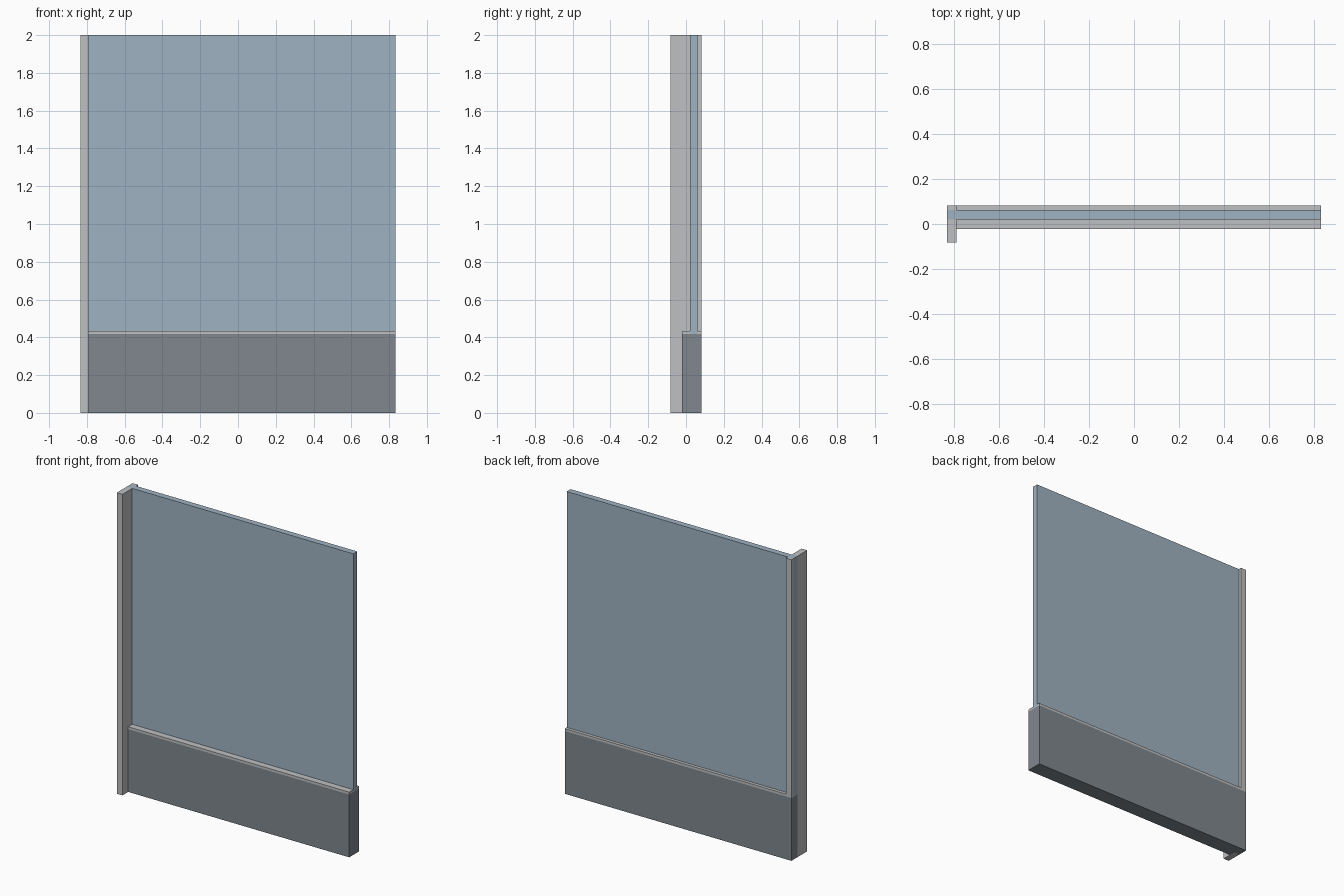
import bpy

cube = bpy.data.objects.get("Cube")
if cube:
    bpy.data.objects.remove(cube, do_unlink=True)


def make_material(name, colour):
    mat = bpy.data.materials.new(name)
    mat.use_nodes = True
    mat.diffuse_color = (*colour, 1)
    bsdf = next(n for n in mat.node_tree.nodes if n.type == 'BSDF_PRINCIPLED')
    bsdf.inputs["Base Color"].default_value = (*colour, 1)
    return mat


def box(name, xs, ys, zs, mat):
    """Box spanning the given (min, max) range on each axis."""
    spans = (xs, ys, zs)
    bpy.ops.mesh.primitive_cube_add(size=1, location=[sum(s) / 2 for s in spans])
    obj = bpy.context.object
    obj.name = obj.data.name = name
    obj.scale = [s[1] - s[0] for s in spans]
    bpy.ops.object.transform_apply(location=False, rotation=False, scale=True)
    obj.data.materials.append(mat)
    return obj


frame = make_material("light grey frame", (0.52, 0.525, 0.535))
pane = make_material("blue grey glass", (0.35, 0.45, 0.54))
base = make_material("dark grey base", (0.215, 0.245, 0.275))

LEFT, RIGHT, POST = -0.833, 0.833, -0.792
FRONT, BACK = -0.083, 0.083
GLASS_FRONT, GLASS_BACK, BASE_FRONT = 0.021, 0.062, -0.022
BASE_TOP, RAIL_TOP, TOP = 0.417, 0.433, 2.0

# Solid base panel, running behind the post
box("base_panel", (POST, RIGHT), (BASE_FRONT, BACK), (0, BASE_TOP), base)
box("base_panel_end", (LEFT, POST), (GLASS_FRONT, BACK), (0, BASE_TOP), base)

# Glass pane held between the rails and post pieces
box("glass_pane", (LEFT, RIGHT), (GLASS_FRONT, GLASS_BACK), (BASE_TOP, TOP), pane)

# Thin rails along the top of the base
box("front_rail", (POST, RIGHT), (BASE_FRONT, GLASS_FRONT), (BASE_TOP, RAIL_TOP), frame)
box("back_rail", (POST, RIGHT), (GLASS_BACK, BACK), (BASE_TOP, RAIL_TOP), frame)

# End post in two pieces that clamp the glass
box("front_post", (LEFT, POST), (FRONT, GLASS_FRONT), (0, TOP), frame)
box("back_post", (LEFT, POST), (GLASS_BACK, BACK), (BASE_TOP, TOP), frame)
